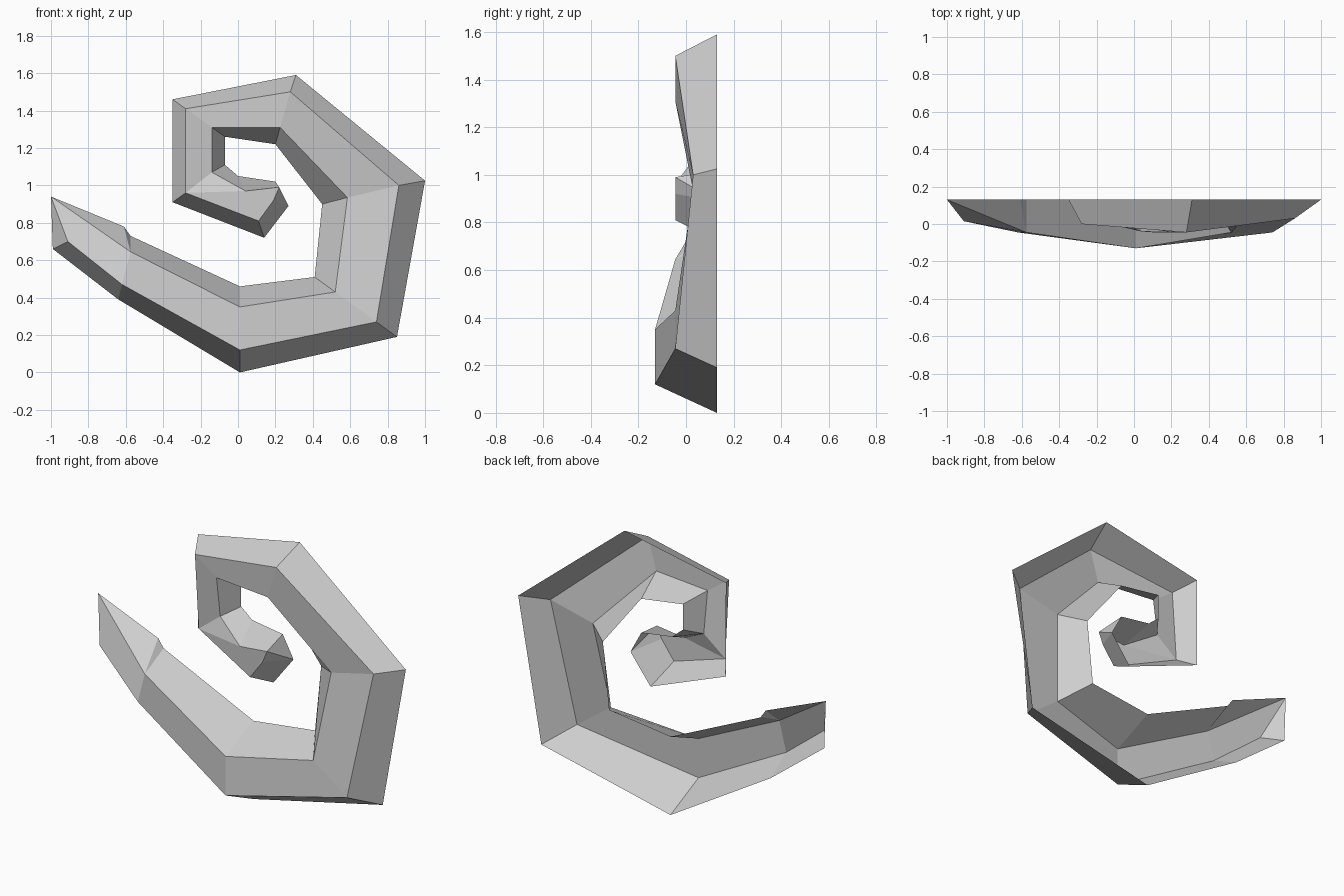
import bpy
import bmesh

# Remove the default cube only
default_cube = bpy.data.objects.get("Cube")
if default_cube:
    bpy.data.objects.remove(default_cube, do_unlink=True)

BACK = 0.13  # depth of the open back rim


def make_material(name, rgb):
    material = bpy.data.materials.new(name)
    material.use_nodes = True
    colour = (*rgb, 1.0)
    material.diffuse_color = colour
    material.node_tree.nodes["Principled BSDF"].inputs["Base Color"].default_value = colour
    return material


def section(depth, outer_rim, outer_ridge, inner_ridge, inner_rim):
    """Four points across the shell: rim, two raised front ridges, rim."""
    def place(point, y):
        return (point[0], y, point[1])
    return [place(outer_rim, BACK), place(outer_ridge, depth),
            place(inner_ridge, depth), place(inner_rim, BACK)]


# Sections along the spiral, from the open tip to the curled centre
tip = section(0.015, (-0.99, 0.66), (-0.91, 0.70), (-1, 0.94), (-1, 0.94))
tip[2] = tip[3]  # the inner wall closes to a point here
neck = section(-0.045, (-0.64, 0.39), (-0.62, 0.47), (-0.575, 0.645), (-0.575, 0.73))
notch = neck[:3] + [(-0.61, BACK, 0.78)]
bottom = section(-0.13, (0.01, 0), (0.01, 0.12), (0.01, 0.35), (0.01, 0.46))
lower_right = section(-0.045, (0.85, 0.19), (0.74, 0.27), (0.52, 0.43), (0.41, 0.51))
upper_right = section(0.03, (1, 1.025), (0.86, 1), (0.585, 0.935), (0.45, 0.90))
top = section(-0.045, (0.31, 1.59), (0.28, 1.5), (0.225, 1.31), (0.2, 1.22))
upper_left = section(0, (-0.35, 1.46), (-0.28, 1.41), (-0.14, 1.31), (-0.07, 1.26))
lower_left = section(0.035, (-0.35, 0.91), (-0.28, 0.96), (-0.14, 1.07), (-0.07, 1.11))
crook = lower_left[:2] + [(0.04, -0.04, 0.97), (0, BACK, 1.05)]
centre = section(-0.045, (0.14, 0.72), (0.11, 0.81), (0.22, 0.99), (0.2, 1.02))

sections = [tip, notch, neck, bottom, lower_right, upper_right,
            top, upper_left, lower_left, crook, centre]

bm = bmesh.new()
shared = {}


def vertex(point):
    if point not in shared:
        shared[point] = bm.verts.new(point)
    return shared[point]


def add_face(*points):
    """Make a face, merging repeated corners and skipping collapsed ones."""
    corners = list(dict.fromkeys(points))
    if len(corners) > 2:
        bm.faces.new([vertex(p) for p in corners])


# Outer wall, front and inner wall; the back stays open
for a, b in zip(sections, sections[1:]):
    for k in range(3):
        add_face(a[k], b[k], b[k + 1], a[k + 1])

# Cap of the outer tip
add_face(*tip[:3])

# Faceted cap of the curled centre
rim, outer, inner, inner_rim = centre
knuckle = (0.27, BACK, 0.89)
facet = (0.19, -0.045, 0.92)
add_face(outer, rim, knuckle, facet)
add_face(facet, knuckle, inner)
add_face(inner, knuckle, inner_rim)
add_face(outer, facet, inner)

mesh = bpy.data.meshes.new("spiral_shell")
bm.to_mesh(mesh)
bm.free()
mesh.materials.append(make_material("light_grey", (0.62, 0.62, 0.62)))
shell = bpy.data.objects.new("spiral_shell", mesh)
bpy.context.collection.objects.link(shell)
